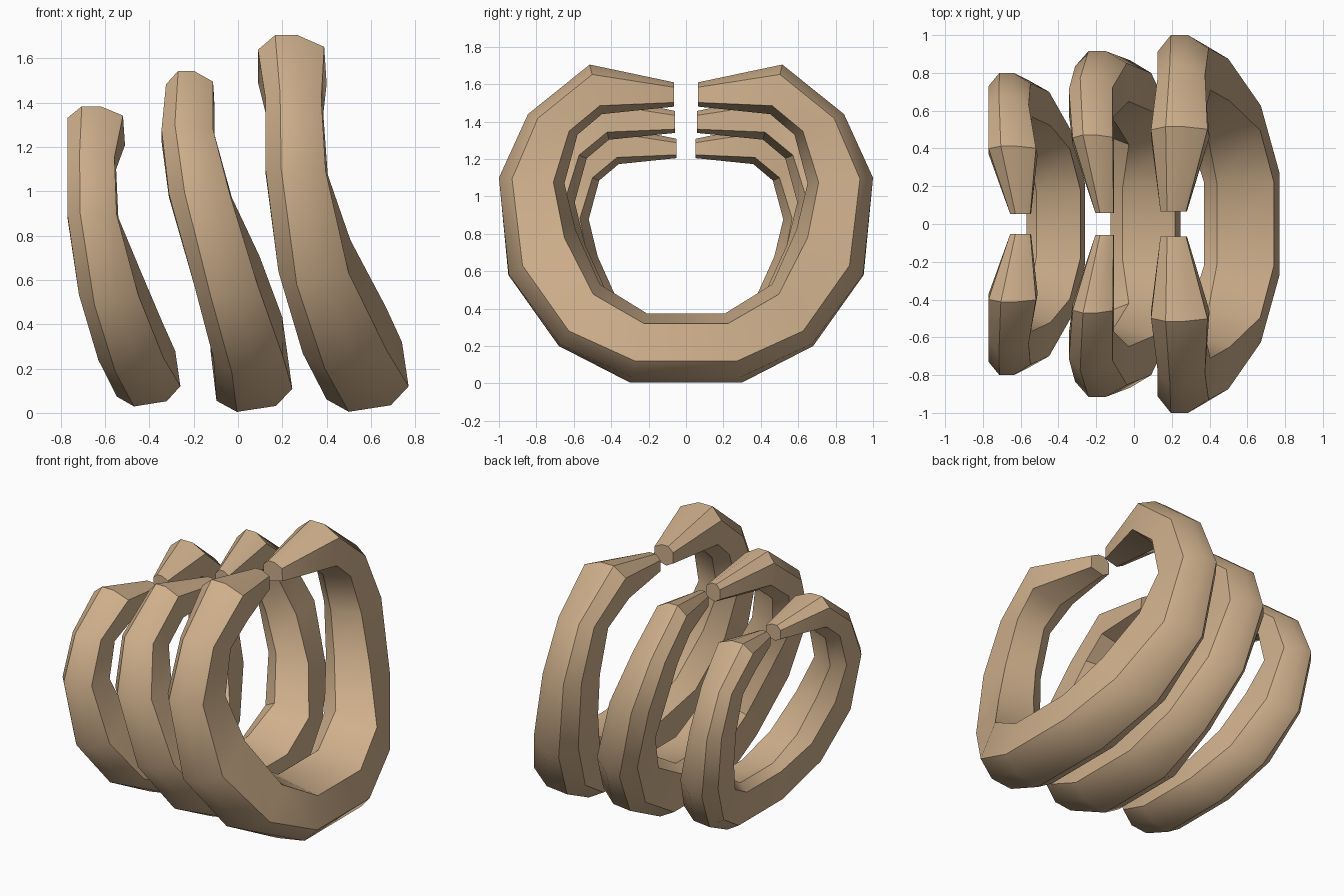
import bpy, bmesh, math

if "Cube" in bpy.data.objects:
    bpy.data.objects.remove(bpy.data.objects["Cube"])

bone = bpy.data.materials.new("tan bone")
bone.diffuse_color = (0.62, 0.43, 0.26, 1)
bone.use_nodes = True
bone.node_tree.nodes["Principled BSDF"].inputs["Base Color"].default_value = bone.diffuse_color

# Half rib path from tip to bottom: outer (y, z), inner (y, z), blend to bottom section
PATH = [
    (0.065, 1.61, 0.065, 1.48, 0),
    (0.515, 1.705, 0.45, 1.44, 0),
    (0.845, 1.44, 0.58, 1.33, 0),
    (1.00, 1.10, 0.65, 1.07, 0),
    (0.95, 0.58, 0.59, 0.82, 0.1),
    (0.68, 0.20, 0.46, 0.53, 0.4),
    (0.30, 0.005, 0.21, 0.375, 1),
]
# Seven-sided section: (x fraction, depth from outer to inner), upper and lower shape
UPPER = [(-1, .25), (-.5, 0), (.15, 0), (.93, .2), (1, .83), (-.3, 1), (-1, .8)]
LOWER = [(-.85, .15), (-.35, 0), (.6, .08), (1, .31), (.85, .85), (-.65, 1), (-1, .85)]


def rib(name, sy, sz, z0, centres, widths):
    """Loft the section along the path, mirrored in y, closed at both tips."""
    bm = bmesh.new()
    rings = []
    stations = list(zip(PATH, centres, widths))
    full = [(s, 1) for s in stations] + [(s, -1) for s in reversed(stations)]
    for ((yo, zo, yi, zi, b), cx, w), side in full:
        ring = []
        for (xu, tu), (xl, tl) in zip(UPPER, LOWER):
            x, t = xu + (xl - xu) * b, tu + (tl - tu) * b
            ring.append(bm.verts.new((cx + w * x,
                                      side * sy * (yo + (yi - yo) * t),
                                      z0 + sz * (zo + (zi - zo) * t))))
        rings.append(ring)
    for r0, r1 in zip(rings, rings[1:]):
        for i in range(7):
            j = (i + 1) % 7
            bm.faces.new((r0[i], r0[j], r1[j], r1[i]))
    bm.faces.new(rings[0])
    bm.faces.new(rings[-1])
    bmesh.ops.recalc_face_normals(bm, faces=bm.faces[:])
    me = bpy.data.meshes.new(name)
    bm.to_mesh(me)
    bm.free()
    me.materials.append(bone)
    ob = bpy.data.objects.new(name, me)
    bpy.context.collection.objects.link(ob)
    bpy.ops.object.select_all(action='DESELECT')
    ob.select_set(True)
    bpy.context.view_layer.objects.active = ob
    bpy.ops.object.shade_smooth_by_angle(angle=math.radians(35))


# Three ribs, growing towards +x
rib("large_rib", 1, 1, 0,
    (.21, .245, .255, .265, .345, .48, .57),
    (.07, .155, .13, .14, .165, .20, .20))
rib("middle_rib", .915, .905, 0,
    (-.155, -.215, -.225, -.17, -.05, .045, .06),
    (.05, .11, .12, .142, .15, .165, .185))
rib("small_rib", .8, .797, .025,
    (-.60, -.64, -.66, -.655, -.58, -.485, -.415),
    (.055, .13, .11, .115, .14, .155, .155))
